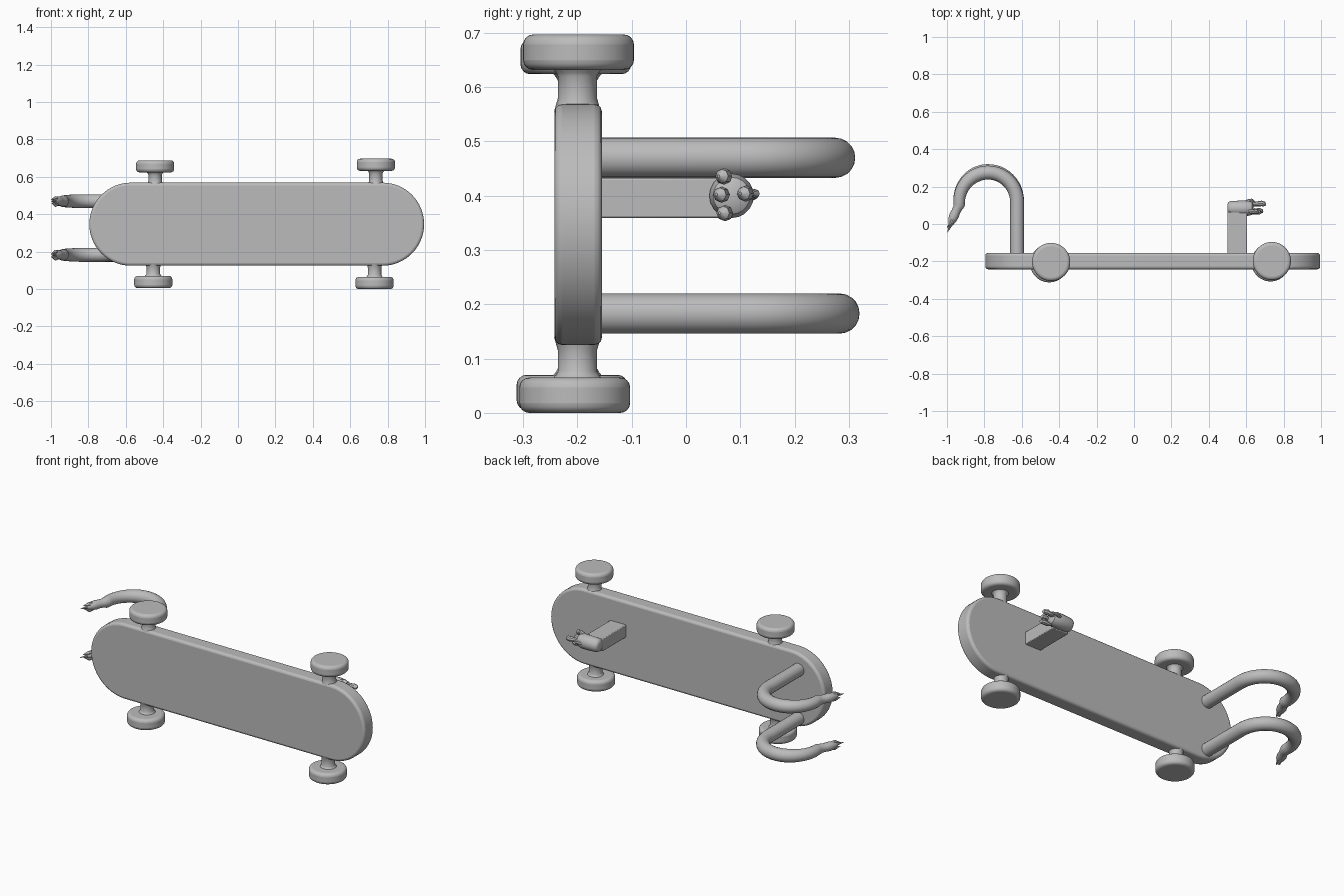
import bpy, bmesh, math
from mathutils import Vector

if "Cube" in bpy.data.objects:
    bpy.data.objects.remove(bpy.data.objects["Cube"])

grey = bpy.data.materials.new("plain grey")
grey.diffuse_color = (0.5, 0.5, 0.5, 1)
grey.use_nodes = True
grey.node_tree.nodes["Principled BSDF"].inputs["Base Color"].default_value = grey.diffuse_color


def finish(ob, bevel=0, segs=3):
    """Apply colour, rounded rims and smooth shading."""
    ob.data.materials.append(grey)
    if bevel:
        m = ob.modifiers.new("rim", 'BEVEL')
        m.width, m.segments, m.limit_method = bevel, segs, 'ANGLE'
        m.angle_limit = math.radians(50)
    bpy.ops.object.select_all(action='DESELECT')
    ob.select_set(True)
    bpy.context.view_layer.objects.active = ob
    bpy.ops.object.shade_smooth_by_angle(angle=math.radians(40))
    return ob


def from_bmesh(name, bm):
    bmesh.ops.recalc_face_normals(bm, faces=bm.faces)
    me = bpy.data.meshes.new(name)
    bm.to_mesh(me)
    bm.free()
    ob = bpy.data.objects.new(name, me)
    bpy.context.collection.objects.link(ob)
    return ob


def tube(name, points, radii, sides=20):
    """Skin of circular rings following a path."""
    bm = bmesh.new()
    pts = [Vector(p) for p in points]
    rings = []
    for i, (p, r) in enumerate(zip(pts, radii)):
        t = (pts[min(i + 1, len(pts) - 1)] - pts[max(i - 1, 0)]).normalized()
        ref = Vector((0, 0, 1)) if abs(t.z) < 0.9 else Vector((1, 0, 0))
        u = t.cross(ref).normalized()
        v = t.cross(u)
        rings.append([bm.verts.new(p + r * (math.cos(a) * u + math.sin(a) * v))
                      for a in (2 * math.pi * k / sides for k in range(sides))])
    for a, b in zip(rings, rings[1:]):
        for k in range(sides):
            bm.faces.new((a[k], a[(k + 1) % sides], b[(k + 1) % sides], b[k]))
    bm.faces.new(rings[0])
    bm.faces.new(rings[-1])
    return from_bmesh(name, bm)


# Deck: a stadium outline, extruded in y
bm = bmesh.new()
R, zc = 0.222, 0.347
outline = []
for cx, start in ((0.773, -90), (-0.573, 90)):
    for k in range(33):
        a = math.radians(start + 180 * k / 32)
        outline.append((cx + R * math.cos(a), -0.242, zc + R * math.sin(a)))
face = bm.faces.new([bm.verts.new(p) for p in outline])
ext = bmesh.ops.extrude_face_region(bm, geom=[face])
bmesh.ops.translate(bm, vec=(0, 0.087, 0),
                    verts=[v for v in ext["geom"] if isinstance(v, bmesh.types.BMVert)])
finish(from_bmesh("deck", bm), 0.014)

# Wheels and flared axles, above and below the deck
wheels = [("front_lower", -0.453, -0.21, 0.005, 0.07, 0.14),
          ("front_upper", -0.443, -0.203, 0.688, 0.624, 0.555),
          ("rear_lower", 0.73, -0.205, 0.0, 0.065, 0.14),
          ("rear_upper", 0.737, -0.198, 0.697, 0.632, 0.555)]
for name, x, y, z_out, z_in, z_deck in wheels:
    bpy.ops.mesh.primitive_cylinder_add(vertices=48, radius=0.102, depth=abs(z_out - z_in),
                                        location=(x, y, (z_out + z_in) / 2))
    wheel = bpy.context.object
    wheel.name = name + "_wheel"
    finish(wheel, 0.018, 4)
    s = 1 if z_deck > z_in else -1
    zs = [z_in - s * 0.005, z_in + s * 0.005, z_in + s * 0.012,
          z_deck - s * 0.025, z_deck - s * 0.015, z_deck]
    finish(tube(name + "_axle", [(x, -0.2, z) for z in zs],
                [0.048, 0.04, 0.036, 0.036, 0.039, 0.043]))

# Curved arms with a narrow wrist and pointed claws
for name, z, lift in (("upper", 0.47, 0.0), ("lower", 0.183, 0.008)):
    path = [(-0.625, -0.17, z), (-0.625, -0.03, z)]
    radii = [0.037, 0.037]
    for k in range(25):
        a = math.radians(185 * k / 24)
        path.append((-0.78 + 0.155 * math.cos(a), 0.115 + lift + 0.16 * math.sin(a), z))
        radii.append(0.037 - 0.007 * max(0, k - 15) / 9)
    path += [(-0.943, 0.085, z), (-0.953, 0.065, z), (-0.962, 0.045, z),
             (-0.972, 0.02, z), (-0.982, -0.005, z)]
    radii += [0.025, 0.024, 0.026, 0.022, 0.012]
    finish(tube(name + "_arm", path, radii))
    for j, dz in enumerate((-0.02, 0, 0.016)):
        tip = (-0.998, -0.045 + abs(dz) * 1.5, z + dz * 0.5)
        finish(tube(f"{name}_claw_{j + 1}", [(-0.962, 0.04, z + dz * 0.6),
                                            (-0.975, 0.005, z + dz), tip],
                    [0.012, 0.011, 0.001], 8))

# Square post standing on the back of the deck
bpy.ops.mesh.primitive_cube_add(size=1, location=(0.552, -0.05, 0.396))
post = bpy.context.object
post.name = "post"
post.scale = (0.104, 0.23, 0.074)
bpy.ops.object.transform_apply(location=False, rotation=False, scale=True)
finish(post, 0.004, 2)

# Round fist lying across the post, with knobbly fingers
finish(tube("fist", [(x, 0.084, 0.4) for x in (0.5, 0.506, 0.52, 0.57, 0.61, 0.632, 0.64)],
            [0.024, 0.034, 0.039, 0.041, 0.041, 0.034, 0.02]))
for j, (y, z, length) in enumerate(((0.066, 0.436, 0.665), (0.068, 0.368, 0.69),
                                    (0.106, 0.404, 0.705), (0.062, 0.402, 0.68))):
    finish(tube(f"finger_{j + 1}",
                [(0.605, 0.084 + (y - 0.084) * 0.7, 0.4 + (z - 0.4) * 0.7),
                 (0.64, y, z), (length - 0.022, y + 0.004, z),
                 (length - 0.008, y, z), (length, y - 0.006, z)],
                [0.012, 0.012, 0.015, 0.013, 0.003], 8))
# Thumb on the outer side of the fist
finish(tube("thumb", [(0.585, 0.105, 0.4), (0.61, 0.122, 0.402), (0.63, 0.128, 0.404),
                      (0.648, 0.118, 0.404)], [0.014, 0.011, 0.008, 0.003], 8))
